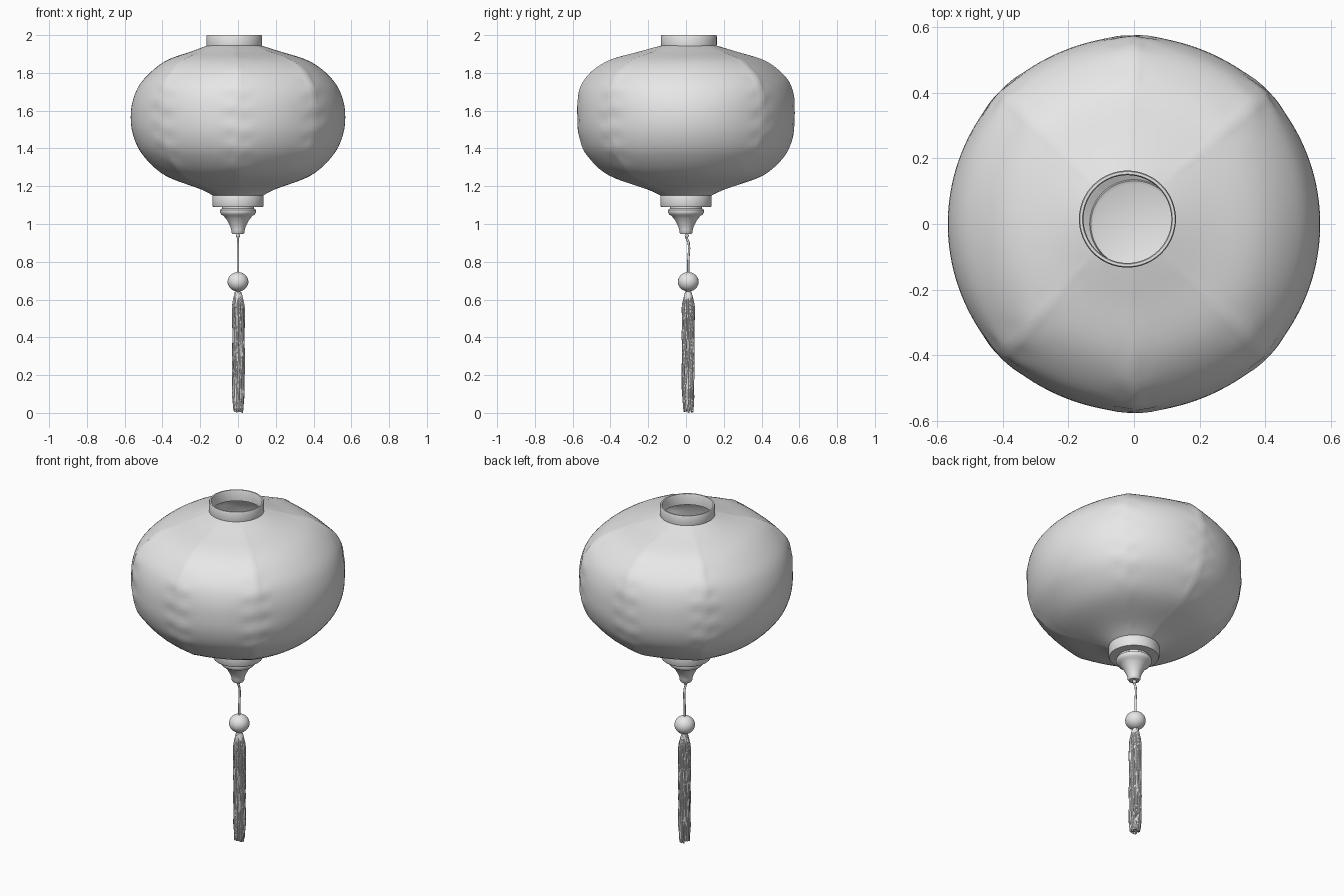
import bpy, bmesh, math, random

if "Cube" in bpy.data.objects:
    bpy.data.objects.remove(bpy.data.objects["Cube"])

random.seed(4)
GREY = bpy.data.materials.new("light grey")
GREY.diffuse_color = (0.8, 0.8, 0.8, 1)
GREY.use_nodes = True
GREY.node_tree.nodes["Principled BSDF"].inputs["Base Color"].default_value = GREY.diffuse_color


def finish(name, bm, angle=50):
    bmesh.ops.recalc_face_normals(bm, faces=bm.faces)
    me = bpy.data.meshes.new(name)
    bm.to_mesh(me)
    bm.free()
    ob = bpy.data.objects.new(name, me)
    bpy.context.collection.objects.link(ob)
    me.materials.append(GREY)
    bpy.ops.object.select_all(action='DESELECT')
    bpy.context.view_layer.objects.active = ob
    ob.select_set(True)
    bpy.ops.object.shade_smooth_by_angle(angle=math.radians(angle))
    return ob


def grid(bm, rows, closed=False):
    """Skin closed rings of points; closed joins last ring to first."""
    rings = [[bm.verts.new(p) for p in row] for row in rows]
    n = len(rings[0])
    pairs = list(zip(rings, rings[1:])) + ([(rings[-1], rings[0])] if closed else [])
    for a, b in pairs:
        for i in range(n):
            bm.faces.new((a[i], a[(i + 1) % n], b[(i + 1) % n], b[i]))
    return rings


def lathe(name, profile, cx=0, cy=0, n=48, closed=False):
    bm = bmesh.new()
    rows = [[(cx + r * math.cos(2 * math.pi * i / n), cy + r * math.sin(2 * math.pi * i / n), z)
             for i in range(n)] for r, z in profile]
    grid(bm, rows, closed)
    bmesh.ops.remove_doubles(bm, verts=bm.verts, dist=0.0002)
    return finish(name, bm)


def tube(name, paths, radius, res=2):
    cu = bpy.data.curves.new(name, 'CURVE')
    cu.dimensions = '3D'
    cu.bevel_depth = radius
    cu.bevel_resolution = res
    cu.use_fill_caps = True
    cu.resolution_u = 4
    for pts in paths:
        s = cu.splines.new('BEZIER')
        s.bezier_points.add(len(pts) - 1)
        for bp, p in zip(s.bezier_points, pts):
            bp.co = p
            bp.handle_left_type = bp.handle_right_type = 'AUTO'
    cu.materials.append(GREY)
    ob = bpy.data.objects.new(name, cu)
    bpy.context.collection.objects.link(ob)


# Fabric body: six ribs, with wide panels on the left and right
PROFILE = [(0.132, 1.15), (0.20, 1.185), (0.386, 1.257), (0.50, 1.36), (0.552, 1.46),
           (0.568, 1.565), (0.552, 1.67), (0.50, 1.765), (0.386, 1.86), (0.23, 1.915), (0.142, 1.945)]
RIBS = [-45, 45, 90, 135, 225, 270, 315]


def profile_at(t):
    k = min(int(t), len(PROFILE) - 2)
    f = t - k
    p = [PROFILE[max(0, min(len(PROFILE) - 1, k + j))] for j in (-1, 0, 1, 2)]
    return [0.5 * (2 * b + (c - a) * f + (2 * a - 5 * b + 4 * c - d) * f * f
                   + (3 * b - a - 3 * c + d) * f ** 3) for a, b, c, d in zip(*p)]


N, M = 144, 50
rows = []
for j in range(M + 1):
    v = j / M
    r, z = profile_at(v * (len(PROFILE) - 1))
    e = abs(2 * v - 1)
    sag = 0.012 + 0.09 * max(0, math.sin(math.pi * e ** 1.5)) * (1 if v > 0.5 else 0.5)
    shift = max(0, (z - 1.8) / 0.145) ** 2
    row = []
    for i in range(N):
        deg = 360 * i / N
        if deg >= 315:
            deg -= 360
        a0, a1 = next((a, b) for a, b in zip(RIBS, RIBS[1:]) if a <= deg < b)
        t = (deg - a0) / (a1 - a0)
        g = math.sin(math.pi * t) ** 0.7
        wide = 1 if a1 - a0 > 60 else 0.6
        # small puckers beside the ribs
        near = min(t, 1 - t) * (a1 - a0)
        pucker = 0.003 * math.sin(v * 62 + a0) * math.exp(-((near - 4) / 3.5) ** 2)
        rr = r * (1 + sag * (1 - wide * g)) + pucker * (1 - e ** 4)
        a = math.radians(deg)
        row.append((rr * math.cos(a) - 0.02 * shift, rr * math.sin(a) + 0.015 * shift, z))
    rows.append(row)
bm = bmesh.new()
grid(bm, rows)
finish("fabric_body", bm, 60)

# Top opening collar
lathe("top_collar", [(0.146, 1.937), (0.148, 1.95), (0.148, 1.993), (0.145, 2.0), (0.137, 2.0),
                     (0.134, 1.993), (0.134, 1.937)], -0.02, 0.015, 64, True)

# Bottom collar and turned finial
lathe("bottom_collar", [(0.0, 1.155), (0.122, 1.155), (0.132, 1.16), (0.136, 1.15), (0.136, 1.098),
                        (0.132, 1.09), (0.0, 1.09)], n=64)
lathe("finial", [(0.085, 1.095), (0.085, 1.082), (0.095, 1.075), (0.096, 1.062), (0.088, 1.05),
                 (0.075, 1.042), (0.066, 1.03), (0.058, 1.02), (0.050, 1.005), (0.042, 0.99),
                 (0.036, 0.97), (0.034, 0.955), (0.028, 0.946), (0.0, 0.946)])

# Cord with small knot
CY = 0.012
tube("cord", [[(0, 0.0, 0.96), (0, 0.002, 0.93), (0, 0.014, 0.90), (0, CY, 0.8), (0, CY, 0.63)]], 0.006)
bm = bmesh.new()
bmesh.ops.create_uvsphere(bm, u_segments=16, v_segments=10, radius=0.011)
bmesh.ops.translate(bm, verts=bm.verts, vec=(0, 0.004, 0.938))
finish("cord_knot", bm)

# Bead
bm = bmesh.new()
bmesh.ops.create_uvsphere(bm, u_segments=40, v_segments=24, radius=0.055)
bmesh.ops.scale(bm, verts=bm.verts, vec=(1, 1, 0.93))
bmesh.ops.translate(bm, verts=bm.verts, vec=(0, CY, 0.694))
finish("bead", bm)

# Tassel: solid core wrapped in loose strands
lathe("tassel_core", [(0.0, 0.645), (0.014, 0.642), (0.022, 0.62), (0.027, 0.55), (0.028, 0.3),
                      (0.026, 0.06), (0.02, 0.015), (0.0, 0.012)], 0.002, CY, 24)
paths = []
for s in range(26):
    a = 2 * math.pi * s / 26
    low = 0.0 if s == 0 else random.uniform(0.002, 0.025)
    pts = [(0.012 * math.cos(a), CY + 0.012 * math.sin(a), 0.642)]
    for k in range(1, 9):
        z = 0.635 + (low - 0.635) * k / 8
        r = random.uniform(0.025, 0.031) - (0.006 if k == 8 else 0)
        b = a + random.uniform(-0.14, 0.14)
        pts.append((0.002 + r * math.cos(b), CY + r * math.sin(b), z))
    paths.append(pts)
tube("tassel_strands", paths, 0.005, 1)
